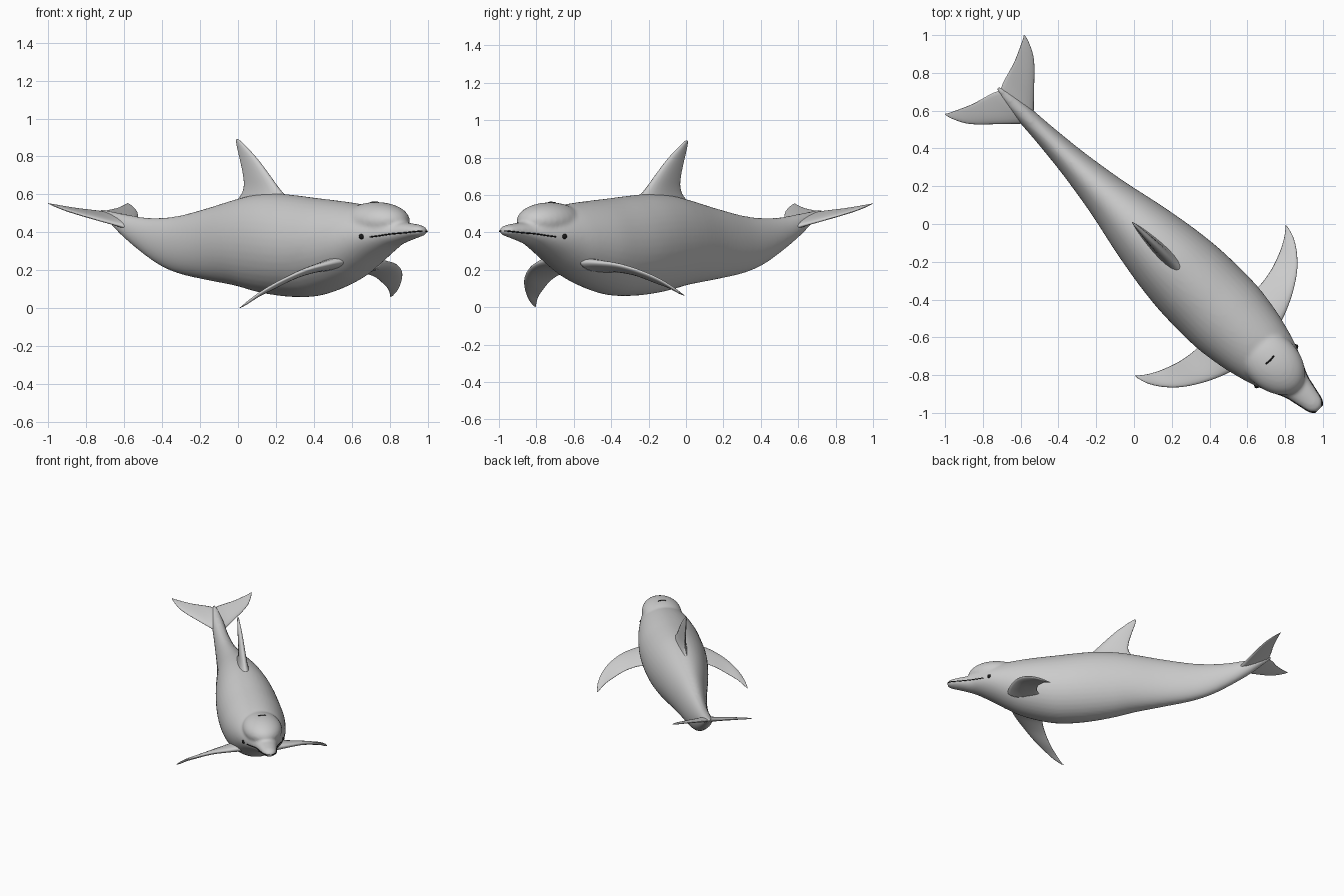
import bpy, bmesh, math
from mathutils import Vector, Matrix

if "Cube" in bpy.data.objects:
    bpy.data.objects.remove(bpy.data.objects["Cube"])

R2 = math.sqrt(0.5)


def P(s, t, z):
    """Animal frame (s forward, t to its left, z up) to world: it swims along the diagonal."""
    return Vector(((s + t) * R2, (t - s) * R2, z))


def spline(keys, steps):
    """Catmull-Rom through tuples of numbers."""
    out, n = [], len(keys)
    for i in range(n - 1):
        k = [keys[max(i - 1, 0)], keys[i], keys[i + 1], keys[min(i + 2, n - 1)]]
        for j in range(steps):
            u = j / steps
            out.append(tuple(0.5 * (2 * b + (c - a) * u + (2 * a - 5 * b + 4 * c - d) * u * u
                                    + (3 * b - a - 3 * c + d) * u ** 3) for a, b, c, d in zip(*k)))
    return out + [tuple(keys[-1])]


def loft(bm, rings):
    rows = [[bm.verts.new(p) for p in r] for r in rings]
    n = len(rows[0])
    for a, b in zip(rows, rows[1:]):
        for i in range(n):
            bm.faces.new((a[i], a[(i + 1) % n], b[(i + 1) % n], b[i]))
    bm.faces.new(rows[0])
    bm.faces.new(rows[-1])


def finish(name, bm, mat=None):
    bmesh.ops.recalc_face_normals(bm, faces=bm.faces)
    for f in bm.faces:
        f.smooth = True
    me = bpy.data.meshes.new(name)
    bm.to_mesh(me)
    bm.free()
    ob = bpy.data.objects.new(name, me)
    bpy.context.collection.objects.link(ob)
    if mat:
        me.materials.append(mat)
    return ob


def fin(name, keys, half=10):
    """Stations: leading s,t,z, trailing s,t,z, half thickness; lofted as foil sections."""
    st = spline(keys, 6)
    rings = []
    for i, k in enumerate(st):
        a, b = P(*k[:3]), P(*k[3:6])
        p, q = st[max(i - 1, 0)], st[min(i + 1, len(st) - 1)]
        span = P(*q[:3]) + P(*q[3:6]) - P(*p[:3]) - P(*p[3:6])
        nrm = (b - a).cross(span).normalized()
        ring = []
        for j in range(2 * half):
            w = math.pi * j / half
            u = (1 - math.cos(w)) / 2
            ring.append(a.lerp(b, u) + nrm * k[6] * math.sin(w) * (1.25 - 0.7 * u))
        rings.append(ring)
    bm = bmesh.new()
    loft(bm, rings)
    return finish(name, bm)


dark = bpy.data.materials.new("dark")
dark.diffuse_color = (0.01, 0.01, 0.01, 1)
dark.use_nodes = True
dark.node_tree.nodes["Principled BSDF"].inputs["Base Color"].default_value = dark.diffuse_color

# Body and beak: s, top z, bottom z, half width
body_keys = [
    (-1.02, .525, .505, .010), (-.95, .512, .455, .030), (-.85, .498, .380, .045),
    (-.71, .480, .295, .055), (-.57, .477, .225, .068), (-.42, .490, .180, .086),
    (-.21, .530, .147, .120), (0, .575, .118, .165), (.14, .598, .090, .192),
    (.28, .605, .070, .214), (.42, .596, .060, .228), (.57, .582, .064, .232),
    (.71, .570, .095, .228), (.85, .556, .145, .208), (.95, .540, .200, .185),
    (1.06, .510, .268, .152), (1.16, .474, .322, .108), (1.22, .458, .342, .080),
    (1.30, .447, .365, .062), (1.36, .437, .380, .046), (1.388, .420, .395, .022)]
body = spline(body_keys, 5)
bm = bmesh.new()
N = 40
loft(bm, [[P(s, w * math.cos(2 * math.pi * i / N),
             (a + b) / 2 + (a - b) / 2 * math.sin(2 * math.pi * i / N)) for i in range(N)]
          for s, a, b, w in body])
# Forehead bulge, fused into the body
M = Matrix.Translation(P(1.03, 0, .46)) @ Matrix.Rotation(-math.pi / 4, 4, 'Z') @ Matrix.Diagonal((.205, .145, .1, 1))
bmesh.ops.create_uvsphere(bm, u_segments=32, v_segments=20, radius=1, matrix=M)
ob = finish("body", bm)
rm = ob.modifiers.new("fuse", 'REMESH')
rm.mode = 'VOXEL'
rm.voxel_size = 0.011
rm.use_smooth_shade = True
sm = ob.modifiers.new("soften", 'SMOOTH')
sm.factor = 0.5
sm.iterations = 6


def side(s, z):
    """Half width of the body at s and height z."""
    for k, l in zip(body, body[1:]):
        if k[0] <= s <= l[0]:
            u = (s - k[0]) / (l[0] - k[0])
            a, b, w = (k[i] + (l[i] - k[i]) * u for i in (1, 2, 3))
            return w * math.sqrt(max(0, 1 - ((z - (a + b) / 2) / ((a - b) / 2)) ** 2))
    return 0


# Dorsal fin
fin("dorsal_fin", [
    (.40, 0, .555, -.06, 0, .535, .050), (.335, 0, .605, .015, 0, .59, .036),
    (.290, 0, .645, .042, 0, .64, .028), (.230, 0, .705, .038, 0, .70, .023),
    (.140, 0, .790, .015, 0, .78, .017), (.060, 0, .852, -.006, 0, .845, .011),
    (.012, 0, .885, -.014, 0, .88, .006), (-.006, 0, .892, -.012, 0, .89, .002)])

# Flippers: t, leading s, z, trailing s, z, half thickness (left one held a little higher)
flipper = [(.13, .93, .255, .67, .20, .034), (.22, .905, .237, .70, .185, .024),
           (.33, .855, .207, .688, .145, .017), (.43, .79, .158, .655, .09, .013),
           (.50, .72, .105, .62, .05, .010), (.545, .650, .05, .588, .013, .007),
           (.563, .592, .008, .570, .001, .002)]
for name, sg, lift in (("left_flipper", 1, .165), ("right_flipper", -1, 0)):
    fin(name, [(ls, sg * t, lz + lift * (t - .2), ts, sg * t, tz + lift * (t - .2), h)
               for t, ls, lz, ts, tz, h in flipper])


# Tail flukes: t, leading s, trailing s, half thickness, on a plane rising to the rear
def fz(s):
    return .43 + (-.80 - s) * .39


fluke = [(-.02, -.77, -.99, .024), (.03, -.785, -1.015, .020), (.075, -.825, -1.03, .015),
         (.15, -.897, -1.052, .012), (.21, -.955, -1.077, .009), (.255, -1.01, -1.098, .007),
         (.285, -1.07, -1.113, .004), (.297, -1.108, -1.122, .001)]
for name, sg in (("left_fluke", 1), ("right_fluke", -1)):
    fin(name, [(a, sg * t, fz(a), b, sg * t, fz(b), h) for t, a, b, h in fluke])

# Eyes
for name, sg in (("left_eye", 1), ("right_eye", -1)):
    bm = bmesh.new()
    bmesh.ops.create_uvsphere(bm, u_segments=16, v_segments=10, radius=.014,
                              matrix=Matrix.Translation(P(1.065, sg * (side(1.065, .38) - .004), .378)))
    finish(name, bm, dark)


# Mouth line and blowhole as thin dark seams
def seam(name, pts, r):
    cu = bpy.data.curves.new(name, 'CURVE')
    cu.dimensions = '3D'
    cu.bevel_depth = r
    cu.bevel_resolution = 2
    sp = cu.splines.new('POLY')
    sp.points.add(len(pts) - 1)
    for p, q in zip(sp.points, pts):
        p.co = (*q, 1)
    cu.materials.append(dark)
    bpy.context.collection.objects.link(bpy.data.objects.new(name, cu))


lip = spline([(1.11, .376), (1.16, .383), (1.22, .392), (1.30, .398), (1.36, .404), (1.383, .407)], 5)
seam("mouth_line", [P(s, side(s, z) - .001, z) for s, z in lip]
     + [P(s, -side(s, z) + .001, z) for s, z in reversed(lip)], .0035)
seam("blowhole", [P(1.02 - 4 * t * t, t, .56 - 4 * t * t) for t in (-.03, -.02, -.01, 0, .01, .02, .03)], .004)
